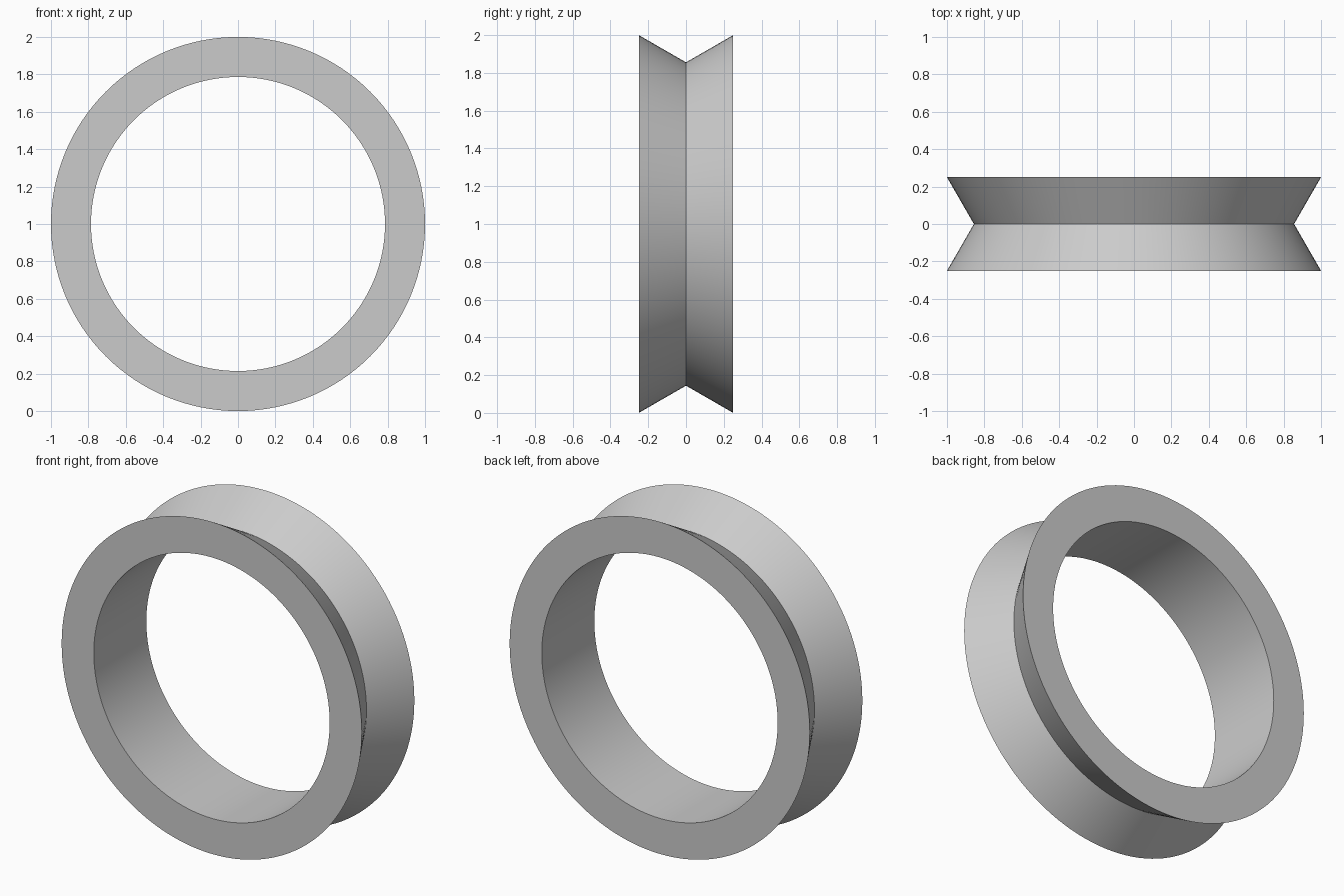
import bpy
import bmesh
import math
from mathutils import Vector

cube = bpy.data.objects.get("Cube")
if cube:
    bpy.data.objects.remove(cube, do_unlink=True)

OUTER, GROOVE, INNER, HALF = 1.0, 0.856, 0.786, 0.25
SEGMENTS = 128

# Plain grey
grey = bpy.data.materials.new("light_grey")
grey.use_nodes = True
colour = (0.6, 0.6, 0.6, 1)
grey.diffuse_color = colour
grey.node_tree.nodes["Principled BSDF"].inputs["Base Color"].default_value = colour

# Cross-section of the ring: flat bore, flat sides, V groove around the rim
profile = [(INNER, -HALF), (OUTER, -HALF), (GROOVE, 0), (OUTER, HALF), (INNER, HALF)]

bm = bmesh.new()
verts = [bm.verts.new((r, y, 0)) for r, y in profile]
edges = [bm.edges.new((v, verts[i - 1])) for i, v in enumerate(verts)]

# Sweep the section around the y axis
bmesh.ops.spin(bm, geom=verts + edges, cent=Vector(), axis=Vector((0, 1, 0)),
               angle=math.tau, steps=SEGMENTS, use_merge=True)
bmesh.ops.remove_doubles(bm, verts=bm.verts, dist=1e-4)
bmesh.ops.recalc_face_normals(bm, faces=bm.faces)
mesh = bpy.data.meshes.new("grooved_ring")
bm.to_mesh(mesh)
bm.free()

ring = bpy.data.objects.new("grooved_ring", mesh)
ring.location.z = OUTER
mesh.materials.append(grey)
bpy.context.collection.objects.link(ring)

# Smooth round walls with crisp rims
bpy.ops.object.select_all(action="DESELECT")
ring.select_set(True)
bpy.context.view_layer.objects.active = ring
bpy.ops.object.shade_smooth_by_angle(angle=math.radians(30))
